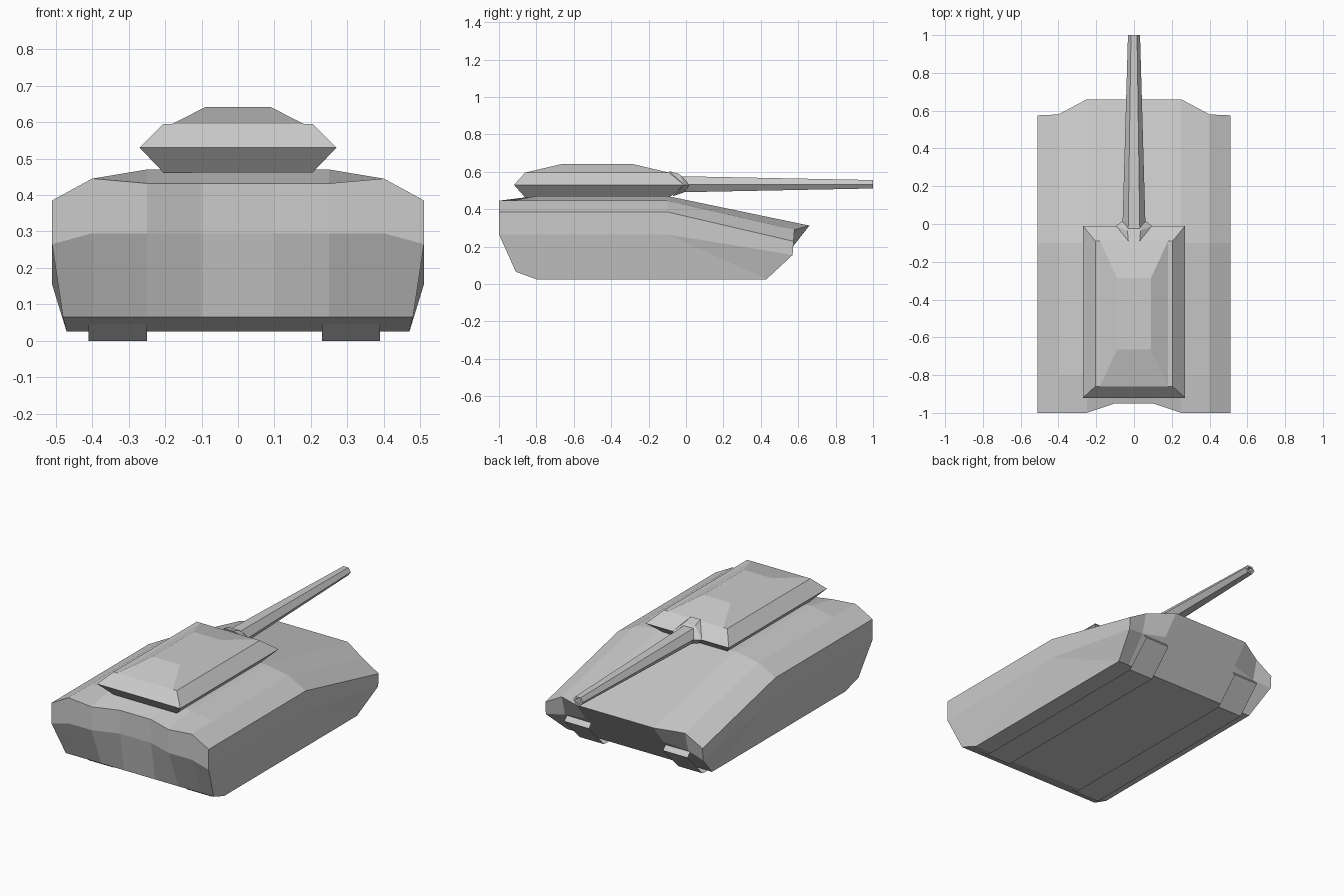
import bpy, bmesh
from math import sin, cos, pi

if "Cube" in bpy.data.objects:
    bpy.data.objects.remove(bpy.data.objects["Cube"])


def make_object(name, bm, fix_normals=True):
    if fix_normals:
        bmesh.ops.recalc_face_normals(bm, faces=bm.faces[:])
    mesh = bpy.data.meshes.new(name)
    bm.to_mesh(mesh)
    bm.free()
    obj = bpy.data.objects.new(name, mesh)
    bpy.context.collection.objects.link(obj)
    return obj


def add_ring(bm, points):
    return [bm.verts.new(p) for p in points]


def bridge(bm, a, b):
    n = len(a)
    for i in range(n):
        j = (i + 1) % n
        bm.faces.new((a[i], a[j], b[j], b[i]))


def rect(y0, y1, hx, z):
    return [(-hx, y0, z), (hx, y0, z), (hx, y1, z), (-hx, y1, z)]


# Hull: side profiles (y, z) at successive widths, lofted across x
FLOOR = [(0.43, 0.025), (-0.80, 0.025), (-0.91, 0.065)]
BOTTOM_X = [0.47, 0.47, 0.48]


def hull_profile(kind):
    if kind == "outer":
        top = [(-1, .385), (-.80, .385), (-.10, .385), (.575, .228), (.57, .155)]
        mid = (-1, .265)
    elif kind == "shoulder":
        top = [(-1, .445), (-.80, .445), (-.10, .445), (.58, .290), (.55, .175)]
        mid = (-1, .295)
    else:
        back = -0.95 if kind == "centre" else -1
        top = [(back, .432), (-.80, .47), (-.10, .47), (.66, .312), (.57, .198)]
        mid = (back, .295)
    return top + FLOOR + [mid]


bm = bmesh.new()
half = [(0.51, "outer"), (0.40, "shoulder"), (0.25, "inner"), (0.10, "centre")]
columns = [(-x, k) for x, k in half] + [(x, k) for x, k in reversed(half)]
rings = []
for x, kind in columns:
    points = []
    for i, (y, z) in enumerate(hull_profile(kind)):
        px = x
        if kind == "outer" and 5 <= i <= 7:
            px = BOTTOM_X[i - 5] * (1 if x > 0 else -1)
        points.append((px, y, z))
    rings.append(add_ring(bm, points))
for a, b in zip(rings, rings[1:]):
    bridge(bm, a, b)
# Side plates: upright upper band and inward-leaning lower band
for r, x in ((rings[0], -0.51), (rings[-1], 0.51)):
    m = bm.verts.new((x, -0.10, 0.265))
    bm.faces.new((r[0], r[1], r[2], m, r[8]))
    bm.faces.new((r[2], r[3], r[4], m))
    bm.faces.new((m, r[4], r[5]))
    bm.faces.new((m, r[5], r[6]))
    bm.faces.new((m, r[6], r[7], r[8]))
make_object("hull", bm)

# Tracks: open strips hanging just under the belly
TRACK = [(-.86, .047), (-.80, 0), (.43, 0), (.57, .145), (.535, .185)]
for name, cx in (("left_track", -0.33), ("right_track", 0.31)):
    bm = bmesh.new()
    a = add_ring(bm, [(cx - .08, y, z) for y, z in TRACK])
    b = add_ring(bm, [(cx + .08, y, z) for y, z in TRACK])
    for i in range(len(TRACK) - 1):
        bm.faces.new((a[i], a[i + 1], b[i + 1], b[i]))
    make_object(name, bm, False)

# Turret: stacked rectangles, with a raised roof
bm = bmesh.new()
levels = [rect(-.86, -.09, .205, .462), rect(-.92, -.01, .27, .53),
          rect(-.86, -.09, .205, .595)]
rings = [add_ring(bm, p) for p in levels]
for a, b in zip(rings, rings[1:]):
    bridge(bm, a, b)
bm.faces.new(rings[0])
bm.faces.new(rings[-1])
make_object("turret", bm)

bm = bmesh.new()
a = add_ring(bm, rect(-.86, -.09, .18, .595))
b = add_ring(bm, rect(-.665, -.285, .09, .641))
bridge(bm, a, b)
bm.faces.new(b)
bm.faces.new(a)
make_object("turret_roof", bm)

# Mantlet: faceted block at the root of the gun
bm = bmesh.new()
for y, hx, z in ((-.09, .03, .603), (-.035, .035, .588), (-.01, .095, .53),
                 (.02, .055, .53), (-.07, .03, .47), (-.01, .03, .49)):
    add_ring(bm, [(-hx, y, z), (hx, y, z)])
bmesh.ops.convex_hull(bm, input=bm.verts[:])
make_object("mantlet", bm)

# Gun barrel: tapered hexagon with a shallow bore
bm = bmesh.new()
rings = []
for y, rx, rz in ((-.05, .062, .050), (1, .032, .026), (1, .018, .015), (.95, .018, .015)):
    rings.append(add_ring(bm, [(rx * cos(i * pi / 3), y, .533 + rz * sin(i * pi / 3))
                               for i in range(6)]))
for a, b in zip(rings, rings[1:]):
    bridge(bm, a, b)
bm.faces.new(rings[0])
bm.faces.new(rings[-1])
make_object("gun_barrel", bm)
